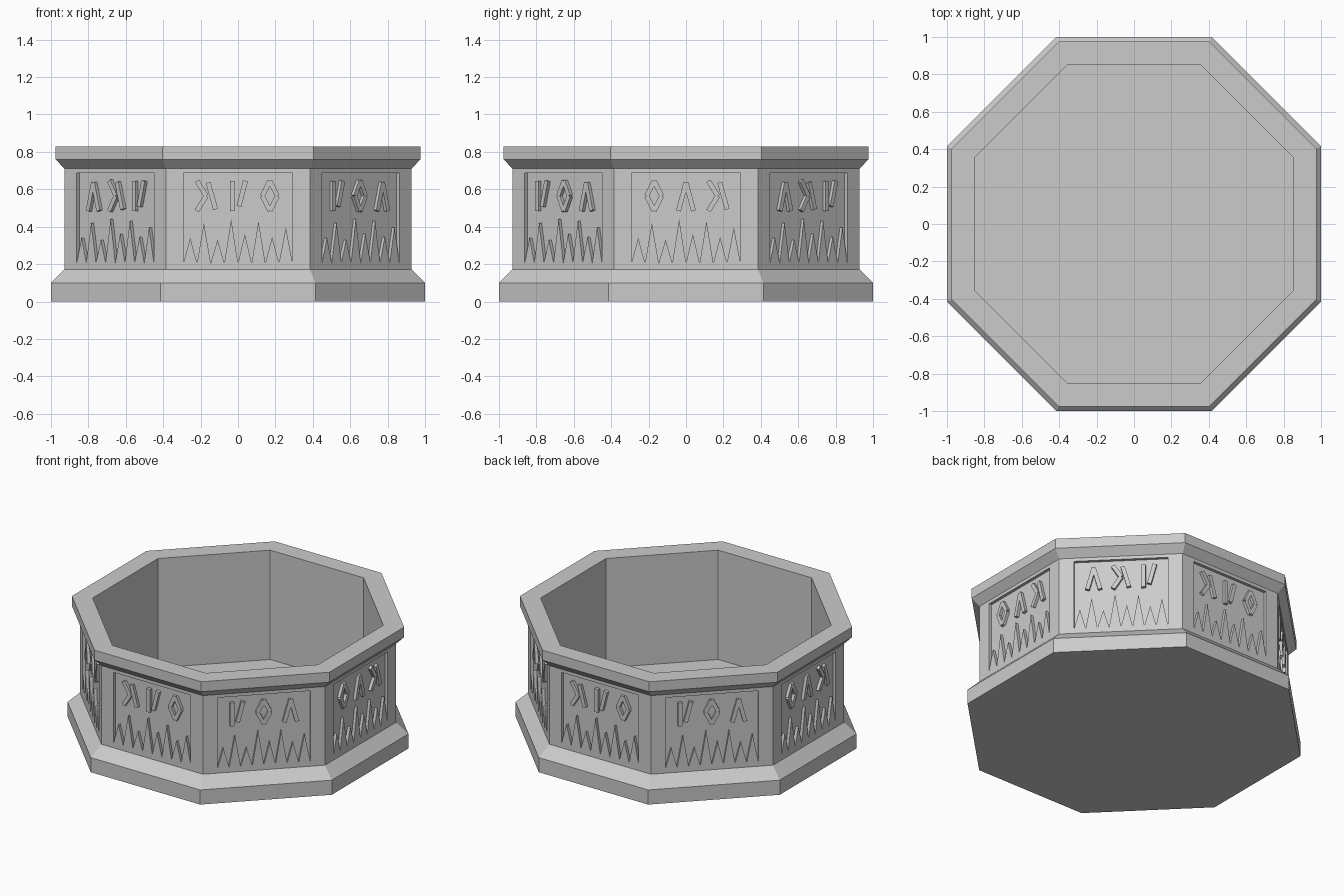
import bpy, bmesh, math
from mathutils import Matrix, Vector

cube = bpy.data.objects.get("Cube")
if cube:
    bpy.data.objects.remove(cube, do_unlink=True)

SIDES = 8
WALL = 0.928       # centre to wall face
RECESS = 0.02      # depth of the carved panels

stone = bpy.data.materials.new("grey stone")
stone.use_nodes = True
color = (0.6, 0.6, 0.6, 1)
stone.diffuse_color = color
stone.node_tree.nodes["Principled BSDF"].inputs["Base Color"].default_value = color


def make_object(name, bm):
    bmesh.ops.recalc_face_normals(bm, faces=bm.faces)
    mesh = bpy.data.meshes.new(name)
    bm.to_mesh(mesh)
    bm.free()
    mesh.materials.append(stone)
    obj = bpy.data.objects.new(name, mesh)
    bpy.context.collection.objects.link(obj)
    return obj


def add_prism(bm, outline, near, far, side):
    """Extrude an (x, z) outline outward on one side of the octagon."""
    turn = Matrix.Rotation(side * math.tau / SIDES, 3, 'Z')
    rings = [[bm.verts.new(turn @ Vector((x, -d, z))) for x, z in outline]
             for d in (near, far)]
    bm.faces.new(rings[0])
    bm.faces.new(rings[1])
    n = len(outline)
    for i in range(n):
        j = (i + 1) % n
        bm.faces.new((rings[0][i], rings[0][j], rings[1][j], rings[1][i]))


def bar(a, b, width=0.026):
    """Outline of a straight stroke from a to b."""
    a, b = Vector(a), Vector(b)
    along = (b - a).normalized()
    off = Vector((-along.y, along.x)) * width / 2
    return [a + off, b + off, b - off, a - off]


# Basin: octagonal profile from outer foot to inner floor
profile = [(1.0, 0), (1.0, 0.1), (WALL, 0.172), (WALL, 0.71),
           (0.975, 0.76), (0.975, 0.828), (0.853, 0.828), (0.853, 0.08)]
bm = bmesh.new()
rings = []
for apothem, z in profile:
    r = apothem / math.cos(math.pi / SIDES)
    angles = [(i + 0.5) * math.tau / SIDES for i in range(SIDES)]
    rings.append([bm.verts.new((r * math.cos(a), r * math.sin(a), z)) for a in angles])
for low, high in zip(rings, rings[1:]):
    for i in range(SIDES):
        j = (i + 1) % SIDES
        bm.faces.new((low[i], low[j], high[j], high[i]))
bm.faces.new(rings[0])
bm.faces.new(rings[-1])
basin = make_object("basin", bm)

# Recessed panels whose lower edge leaves standing grass blades
peaks = [0.34, 0.42, 0.33, 0.44, 0.36, 0.43, 0.345, 0.395]
half, bottom, top = 0.292, 0.206, 0.688
step = 2 * half / len(peaks)
outline = [(half, top), (-half, top), (-half, bottom)]
for i, peak in enumerate(peaks):
    x = -half + i * step
    outline += [(x + step / 2, peak), (x + step, bottom)]
bm = bmesh.new()
for side in range(SIDES):
    add_prism(bm, outline, WALL - RECESS, WALL + 0.05, side)
cutter = make_object("panel_cutter", bm)
cutter.hide_render = True
cutter.hide_viewport = True
cut = basin.modifiers.new("carved panels", 'BOOLEAN')
cut.operation = 'DIFFERENCE'
cut.solver = 'EXACT'
cut.object = cutter

# Abstract angular ornaments: strokes in a unit box
ornaments = [
    [((-1, 1), (0, 0)), ((0, 0), (-1, -1)), ((0.2, 0.9), (1, -0.9))],
    [((-0.6, -1), (-0.6, 1)), ((0.1, -0.7), (0.8, 1))],
    [((0, 1), (-0.8, 0)), ((-0.8, 0), (0, -1)),
     ((0, -1), (0.8, 0)), ((0.8, 0), (0, 1))],
    [((-0.8, -1), (0, 0.9)), ((0, 0.9), (0.8, -1))],
]
bm = bmesh.new()
for side in range(SIDES):
    for slot in range(3):
        cx = (slot - 1) * 0.17
        for ends in ornaments[(side + slot) % len(ornaments)]:
            a, b = [(cx + u * 0.05, 0.565 + v * 0.08) for u, v in ends]
            add_prism(bm, bar(a, b), WALL - RECESS - 0.005, WALL, side)
make_object("panel_ornaments", bm)
